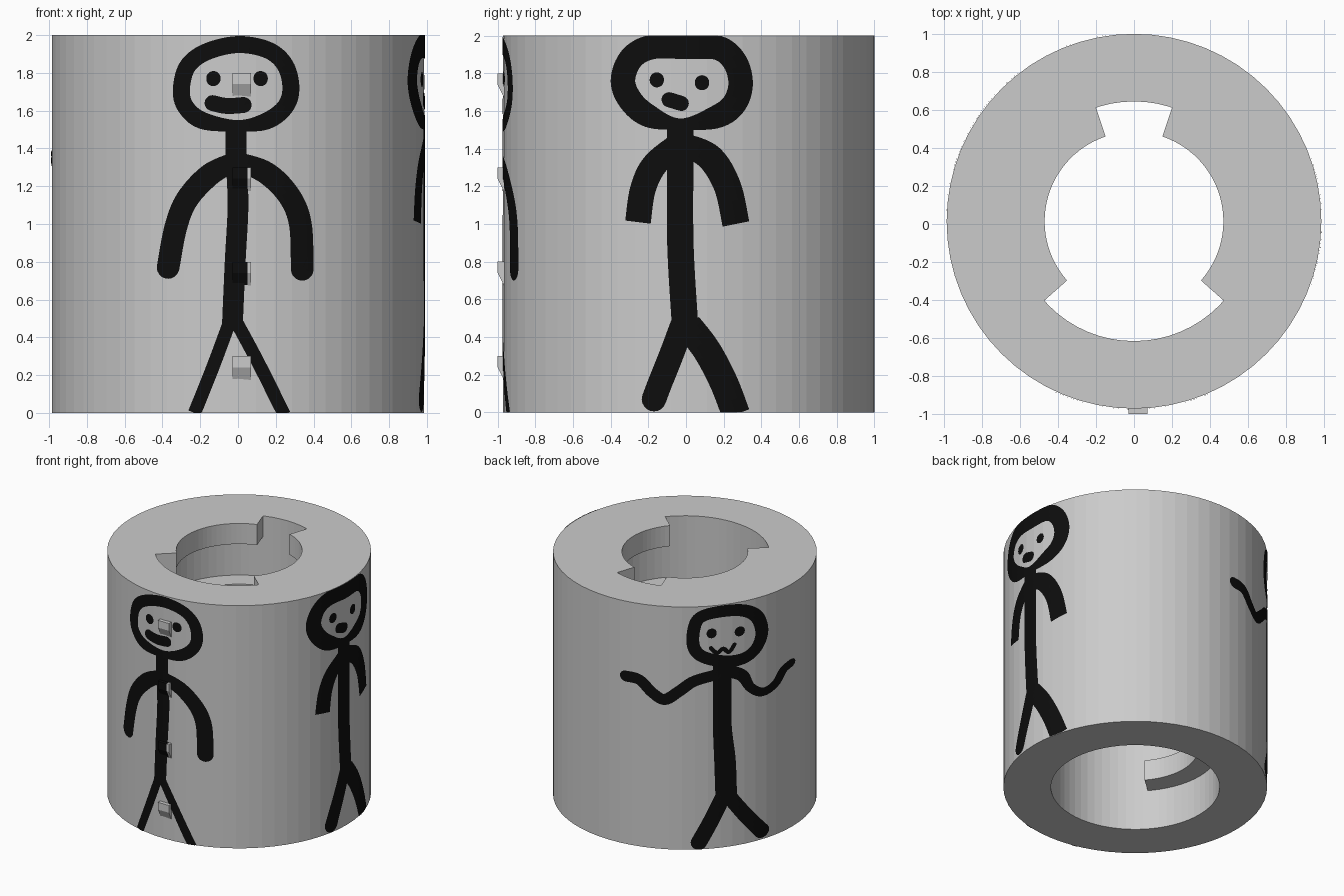
import bpy, bmesh, math
from mathutils import Vector

if "Cube" in bpy.data.objects:
    bpy.data.objects.remove(bpy.data.objects["Cube"])

R, CY = 0.985, 0.0145          # outer radius, y of the cylinder axis
WALL, LIP = 0.63, 0.47         # inner wall and inner lip radii


def material(name, c):
    m = bpy.data.materials.new(name)
    m.diffuse_color = (*c, 1)
    m.use_nodes = True
    m.node_tree.nodes["Principled BSDF"].inputs["Base Color"].default_value = m.diffuse_color
    return m


GREY = material("light grey", (0.6, 0.6, 0.6))
BLACK = material("black", (0.004, 0.004, 0.004))


def finish(name, bm, mat):
    me = bpy.data.meshes.new(name)
    bm.to_mesh(me)
    bm.free()
    me.materials.append(mat)
    ob = bpy.data.objects.new(name, me)
    ob.location.y = CY
    bpy.context.collection.objects.link(ob)
    return ob


def ring(bm, r0, r1, z0, z1, a0=0, a1=360, n=64):
    """Rectangle swept around z; a closed tube for 360 degrees."""
    full = a1 - a0 >= 360
    loops = []
    for i in range(n if full else n + 1):
        a = math.radians(a0 + (a1 - a0) * i / n)
        loops.append([bm.verts.new((r * math.cos(a), r * math.sin(a), z))
                      for r, z in ((r0, z0), (r1, z0), (r1, z1), (r0, z1))])
    for i in range(n):
        p, q = loops[i], loops[(i + 1) % len(loops)]
        for k in range(4):
            bm.faces.new((p[k], p[(k + 1) % 4], q[(k + 1) % 4], q[k]))
    if not full:
        bm.faces.new(loops[0])
        bm.faces.new(loops[-1])
    bmesh.ops.recalc_face_normals(bm, faces=bm.faces)


# cylinder body with four levels of slotted inner lips
bm = bmesh.new()
ring(bm, WALL, R, 0, 2)
body = finish("cylinder_body", bm, GREY)
bm = bmesh.new()
for k in range(4):
    z1 = 0.5 * k + 0.5
    ring(bm, LIP, 0.72, z1 - 0.17, z1, -41.5, 71.5, 24)
    ring(bm, LIP, 0.72, z1 - 0.17, z1, 108.5, 221.5, 24)
lips = finish("inner_lips", bm, GREY)
mod = body.modifiers.new("join_lips", "BOOLEAN")
mod.operation, mod.solver, mod.object = "UNION", "EXACT", lips
bpy.context.view_layer.objects.active = body
bpy.ops.object.modifier_apply(modifier=mod.name)
bpy.data.objects.remove(lips)


# small wedge tabs on the front
def tab(name, x0, x1, z, mat):
    bm = bmesh.new()
    prof = ((-0.96, z), (-1.0, z), (-1.0, z - 0.06), (-0.96, z - 0.14))
    a, b = [[bm.verts.new((x, y - CY, h)) for y, h in prof] for x in (x0, x1)]
    bm.faces.new(a)
    bm.faces.new(b)
    for k in range(4):
        j = (k + 1) % 4
        bm.faces.new((a[k], a[j], b[j], b[k]))
    bmesh.ops.recalc_face_normals(bm, faces=bm.faces)
    finish(name, bm, mat)


for z in (0.3, 1.8):
    tab("front_tab", -0.03, 0.07, z, GREY)
for z in (0.8, 1.3):
    tab("front_tab_painted", -0.03, 0.05, z, BLACK)
    tab("front_tab_edge", 0.05, 0.07, z, GREY)


# painted stick figures: strokes drawn in a flat view, projected on the wall
def smooth_path(pts, closed, steps=8):
    P = [Vector(p) for p in pts]
    n = len(P)
    get = (lambda i: P[i % n]) if closed else (lambda i: P[max(0, min(n - 1, i))])
    out = []
    for i in range(n if closed else n - 1):
        a, b, c, d = (get(i + k) for k in (-1, 0, 1, 2))
        for s in range(steps):
            t = s / steps
            out.append(0.5 * (2 * b + (c - a) * t + (2 * a - 5 * b + 4 * c - d) * t * t
                              + (3 * b - a - 3 * c + d) * t ** 3))
    return out if closed else out + [P[-1]]


def figure(name, azimuth, shift, strokes):
    A = math.radians(azimuth)
    ca, sa = math.cos(A), math.sin(A)
    bm = bmesh.new()

    def vert(u, z):
        u -= shift
        rr = R + 0.004
        d = math.sqrt(rr * rr - u * u)
        return bm.verts.new((d * ca - u * sa, d * sa + u * ca, max(0, min(2, z))))

    for style, hw, pts in strokes:
        path = smooth_path([(p[0], p[1], p[2] if len(p) > 2 else hw) for p in pts],
                           style == "loop")
        n = len(path)
        rows = []
        for i, p in enumerate(path):
            if style == "loop":
                t = path[(i + 1) % n] - path[i - 1]
            else:
                t = path[min(i + 1, n - 1)] - path[max(i - 1, 0)]
            side = Vector((-t.y, t.x)).normalized() * p.z
            rows.append([vert(p.x + side.x * k / 2, p.y + side.y * k / 2)
                         for k in range(-2, 3)])
        for i in range(n if style == "loop" else n - 1):
            p, q = rows[i], rows[(i + 1) % n]
            for k in range(4):
                bm.faces.new((p[k], p[k + 1], q[k + 1], q[k]))
        if style == "round":
            for p in (path[0], path[-1]):
                c = vert(p.x, p.y)
                rim = [vert(p.x + p.z * math.cos(j * math.pi / 10),
                            p.y + p.z * math.sin(j * math.pi / 10)) for j in range(20)]
                for j in range(20):
                    bm.faces.new((c, rim[j], rim[(j + 1) % 20]))
    bmesh.ops.dissolve_degenerate(bm, dist=1e-5, edges=bm.edges)
    bm.normal_update()
    for f in bm.faces:
        c = f.calc_center_median()
        if f.normal.x * c.x + f.normal.y * c.y < 0:
            f.normal_flip()
    finish(name, bm, BLACK)


def eye(u, z, r=0.038):
    return ("round", r, [(u, z - 0.002), (u, z + 0.002)])


figure("front_stick_figure", -90, 0, [
    ("loop", 0.045, [(-.30, 1.70), (-.27, 1.83), (-.17, 1.91), (0, 1.95), (.16, 1.92),
                     (.25, 1.84), (.28, 1.72), (.25, 1.62), (.15, 1.545), (0, 1.52, .03),
                     (-.18, 1.545), (-.27, 1.61)]),
    eye(-.13, 1.77), eye(.12, 1.77),
    ("round", 0.042, [(-.135, 1.64), (-.06, 1.625), (.03, 1.63)]),
    ("flat", 0.055, [(-.01, 1.52), (-.01, 1.35), (0, 1.1), (-.015, .8), (-.03, .46)]),
    ("round", 0.06, [(-.02, 1.33, .05), (-.15, 1.26), (-.27, 1.13), (-.33, .98), (-.37, .77)]),
    ("round", 0.06, [(0, 1.33, .05), (.15, 1.27), (.27, 1.15), (.33, 1.0), (.34, .76)]),
    ("flat", 0.035, [(-.03, .52), (-.13, .25), (-.23, 0)]),
    ("flat", 0.035, [(-.03, .52), (.1, .28), (.245, -.01)]),
])

figure("right_stick_figure", 0, CY, [
    ("loop", 0.065, [(-.335, 1.76), (-.29, 1.88), (-.18, 1.94), (0, 1.94), (.17, 1.935),
                     (.26, 1.86), (.29, 1.74), (.25, 1.63), (.15, 1.565, .06),
                     (-.03, 1.53, .03), (-.19, 1.57, .06), (-.29, 1.65)]),
    eye(-.155, 1.765), eye(.085, 1.75),
    ("round", 0.04, [(-.09, 1.66), (-.025, 1.64)]),
    ("flat", 0.07, [(-.03, 1.55), (-.03, 1.4), (-.03, .9), (-.005, .46)]),
    ("flat", 0.068, [(-.05, 1.42, .06), (-.17, 1.31), (-.23, 1.18), (-.255, 1.01)]),
    ("flat", 0.072, [(0, 1.42, .06), (.13, 1.35), (.22, 1.2), (.265, 1.0)]),
    ("round", 0.065, [(-.02, .46), (-.08, .3), (-.14, .15), (-.17, .07)]),
    ("flat", 0.075, [(.01, .46), (.11, .33), (.2, .16), (.265, -.01)]),
])

figure("back_stick_figure", 125, 0, [
    ("loop", 0.048, [(.06, 1.765), (.10, 1.90), (.225, 1.945), (.41, 1.935), (.53, 1.86),
                     (.575, 1.72), (.54, 1.60), (.45, 1.535), (.315, 1.53), (.15, 1.58),
                     (.075, 1.65)]),
    eye(.2, 1.775), eye(.41, 1.76),
    ("round", 0.016, [(.195, 1.655), (.24, 1.61), (.285, 1.64), (.33, 1.605), (.37, 1.66)]),
    ("flat", 0.07, [(.28, 1.53), (.28, 1.3), (.28, .99), (.30, .7, .08), (.31, .365, .08)]),
    ("round", 0.045, [(-.44, 1.385), (-.34, 1.375), (-.24, 1.28), (-.15, 1.235),
                      (-.04, 1.31), (.07, 1.39), (.225, 1.43)]),
    ("round", 0.035, [(.33, 1.45, .05), (.43, 1.39, .045), (.49, 1.28), (.58, 1.215),
                      (.675, 1.245), (.735, 1.33), (.79, 1.355)]),
    ("round", 0.062, [(.29, .43), (.19, .22), (.105, .06)]),
    ("round", 0.055, [(.32, .43), (.45, .24), (.575, .07)]),
])
